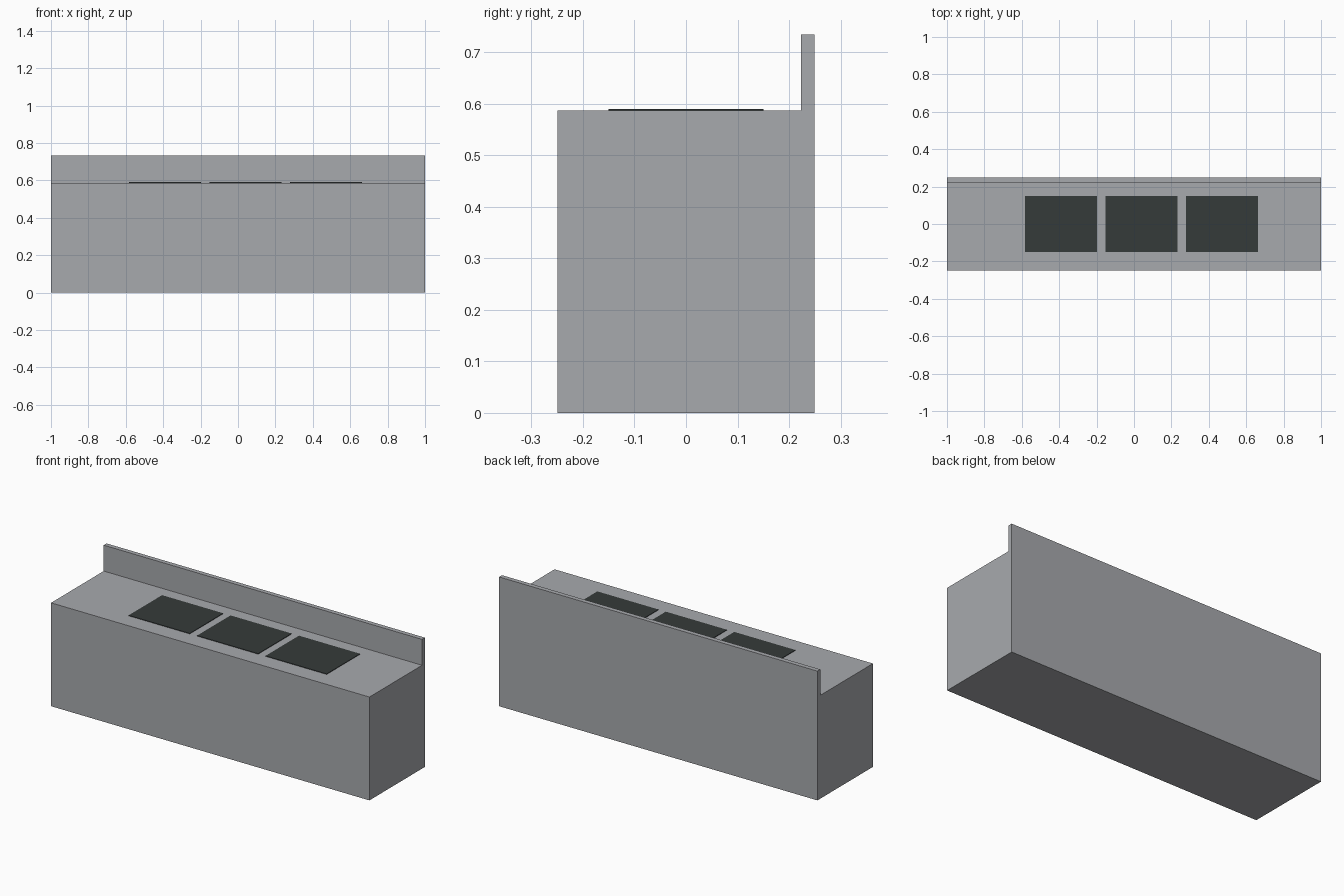
import bpy
import bmesh
from mathutils import Matrix

cube = bpy.data.objects.get("Cube")
if cube:
    bpy.data.objects.remove(cube, do_unlink=True)


def make_material(name, rgb):
    mat = bpy.data.materials.new(name)
    mat.use_nodes = True
    mat.diffuse_color = (*rgb, 1)
    mat.node_tree.nodes["Principled BSDF"].inputs["Base Color"].default_value = (*rgb, 1)
    return mat


def add_object(name, bm, mat):
    bmesh.ops.recalc_face_normals(bm, faces=bm.faces)
    mesh = bpy.data.meshes.new(name)
    bm.to_mesh(mesh)
    bm.free()
    mesh.materials.append(mat)
    obj = bpy.data.objects.new(name, mesh)
    bpy.context.collection.objects.link(obj)
    return obj


grey = make_material("light grey", (0.39, 0.40, 0.42))
dark = make_material("dark slate", (0.036, 0.043, 0.042))

HALF_LENGTH, HALF_DEPTH = 1.0, 0.249
COUNTER_Z, BACK_Z, BACK_Y = 0.587, 0.734, 0.223

# Counter body with raised back ledge: one side profile extruded along x
profile = [(-HALF_DEPTH, 0), (HALF_DEPTH, 0), (HALF_DEPTH, BACK_Z),
           (BACK_Y, BACK_Z), (BACK_Y, COUNTER_Z), (-HALF_DEPTH, COUNTER_Z)]
bm = bmesh.new()
side = bm.faces.new([bm.verts.new((-HALF_LENGTH, y, z)) for y, z in profile])
extruded = bmesh.ops.extrude_face_region(bm, geom=[side], use_keep_orig=True)
end_verts = [v for v in extruded["geom"] if isinstance(v, bmesh.types.BMVert)]
bmesh.ops.translate(bm, verts=end_verts, vec=(2 * HALF_LENGTH, 0, 0))
add_object("counter_body", bm, grey)

# Three thin dark panels lying on the counter top
PANEL_SIZE = (0.384, 0.3, 0.003)
for i, label in enumerate(("right", "middle", "left")):
    bm = bmesh.new()
    bmesh.ops.create_cube(bm, size=1, matrix=Matrix.Diagonal((*PANEL_SIZE, 1)))
    panel = add_object("top_panel_" + label, bm, dark)
    panel.location = (0.04 + (i - 1) * 0.43, 0, COUNTER_Z + PANEL_SIZE[2] / 2)
